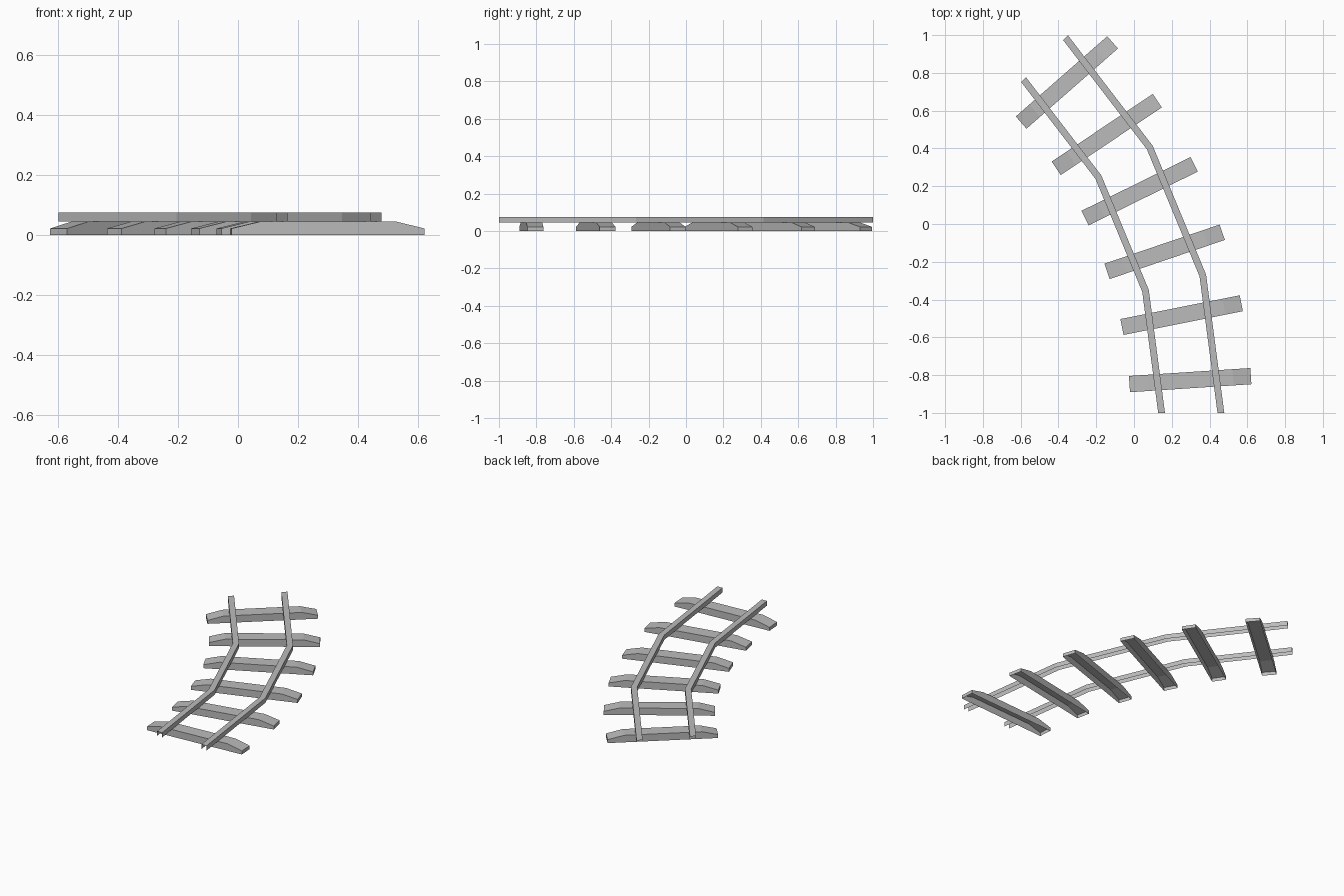
import bpy
import bmesh
from math import cos, sin, radians
from mathutils import Matrix, Vector

cube = bpy.data.objects.get("Cube")
if cube:
    bpy.data.objects.remove(cube, do_unlink=True)

# Shared grey material
grey = bpy.data.materials.new("Grey")
grey.use_nodes = True
colour = (0.5, 0.5, 0.5, 1)
grey.diffuse_color = colour
grey.node_tree.nodes["Principled BSDF"].inputs["Base Color"].default_value = colour

# The track bends 45 degrees around this point
PIVOT = Vector((-2.35, -1.0, 0))
TRACK_RADIUS = 2.653
RAIL_OFFSET = 0.157
TIE_COUNT = 6
TIE_STEP = 45 / TIE_COUNT


def on_arc(radius, degrees, z):
    a = radians(degrees)
    return PIVOT + Vector((radius * cos(a), radius * sin(a), z))


def finish(name, bm):
    mesh = bpy.data.meshes.new(name)
    bm.to_mesh(mesh)
    bm.free()
    mesh.materials.append(grey)
    obj = bpy.data.objects.new(name, mesh)
    bpy.context.collection.objects.link(obj)
    return obj


def rail(name, radius, half=0.018, low=0.045, high=0.075):
    """Three straight pieces of inverted channel, open below and at the ends."""
    bm = bmesh.new()
    rings = []
    for step in range(4):
        section = [(half, low), (half, high), (-half, high), (-half, low)]
        rings.append([bm.verts.new(on_arc(radius + r, 15 * step, z)) for r, z in section])
    for a, b in zip(rings, rings[1:]):
        for i in range(3):
            bm.faces.new((a[i], b[i], b[i + 1], a[i + 1]))
    return finish(name, bm)


def tie(name, degrees, half_length=0.322, half_width=0.043):
    """Hollow sleeper with sloping ends and an open underside."""
    flat = half_length - 0.095
    profile = [(-half_length, 0), (half_length, 0), (half_length, 0.022),
               (flat, 0.045), (-flat, 0.045), (-half_length, 0.022)]
    bm = bmesh.new()
    front = [bm.verts.new((x, -half_width, z)) for x, z in profile]
    back = [bm.verts.new((x, half_width, z)) for x, z in profile]
    bm.faces.new(front)
    bm.faces.new(back[::-1])
    # Wrap the ends, slopes and top, leaving the underside open
    for i in range(1, len(profile)):
        j = (i + 1) % len(profile)
        bm.faces.new((front[i], back[i], back[j], front[j]))
    place = (Matrix.Translation(on_arc(TRACK_RADIUS, degrees, 0))
             @ Matrix.Rotation(radians(degrees), 4, 'Z'))
    bm.transform(place)
    return finish(name, bm)


# Rails
rail("right_rail", TRACK_RADIUS - RAIL_OFFSET)
rail("left_rail", TRACK_RADIUS + RAIL_OFFSET)

# Ties
for n in range(TIE_COUNT):
    tie(f"tie_{n + 1}", (n + 0.5) * TIE_STEP)
